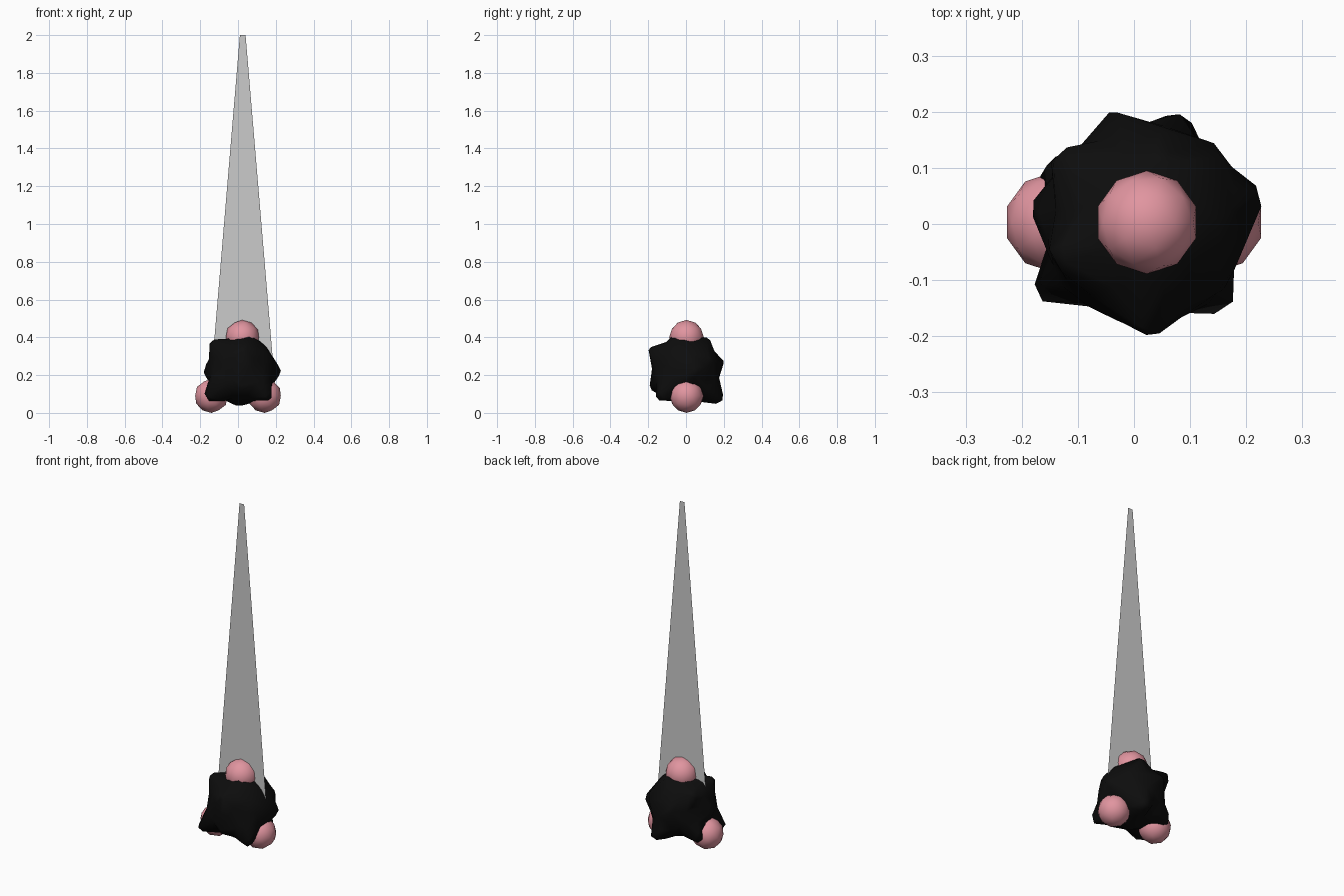
import bpy, bmesh, math
from mathutils import Vector

if "Cube" in bpy.data.objects:
    bpy.data.objects.remove(bpy.data.objects["Cube"])


def material(name, color):
    m = bpy.data.materials.new(name)
    m.diffuse_color = color
    m.use_nodes = True
    m.node_tree.nodes["Principled BSDF"].inputs["Base Color"].default_value = m.diffuse_color
    return m


def ball(name, loc, radius, subdiv, mat):
    bpy.ops.mesh.primitive_ico_sphere_add(subdivisions=subdiv, radius=radius, location=loc)
    ob = bpy.context.object
    ob.name = name
    ob.data.materials.append(mat)
    bpy.ops.object.shade_smooth()
    return ob


black = material("black", (0.004, 0.004, 0.004, 1))
pink = material("pink", (0.75, 0.3, 0.35, 1))

# Three pink balls: one on top, a mirrored pair at the bottom
ball("top_ball", (0.023, 0.003, 0.40), 0.092, 2, pink)
for name, side in (("left_ball", -1), ("right_ball", 1)):
    ball(name, (side * 0.141, 0.003, 0.09), 0.09, 2, pink)

# Lumpy black core: a sphere pulled out towards a few knobs
centre = Vector((0.02, 0.0, 0.225))
core = ball("lumpy_core", centre, 0.178, 4, black)
knobs = [Vector(p) - centre for p in (
    (-0.165, -0.125, 0.075), (0.165, -0.145, 0.075), (0.225, 0.05, 0.22),
    (0.03, -0.193, 0.34), (-0.14, -0.06, 0.38), (-0.135, 0.12, 0.36),
    (0.08, 0.19, 0.06), (-0.04, 0.195, 0.27), (0.05, -0.05, 0.425),
    (0.05, 0.12, 0.39), (-0.16, 0.10, 0.08), (-0.18, 0.03, 0.22),
    (0.15, 0.13, 0.28), (0.0, -0.03, 0.04), (0.14, -0.09, 0.33),
    (0.02, -0.185, 0.13))]
for v in core.data.vertices:
    d = v.co.normalized()
    r = 0.178
    for k in knobs:
        fall = math.exp(-(d.angle(k) / 0.28) ** 2)
        r = max(r, 0.178 + (k.length - 0.178) * fall)
    v.co = d * r
# Reduce to coarse facets as on the silhouette
dec = core.modifiers.new("coarse", "DECIMATE")
dec.ratio = 0.2

# Tall flat tapered blade, sunk into the core
bm = bmesh.new()
corners = [(-0.137, 0.25), (0.187, 0.25), (0.04, 2.0), (0.01, 2.0)]
bm.faces.new([bm.verts.new((x, 0, z)) for x, z in corners])
me = bpy.data.meshes.new("tapered_blade")
bm.to_mesh(me)
bm.free()
bpy.context.collection.objects.link(bpy.data.objects.new("tapered_blade", me))
